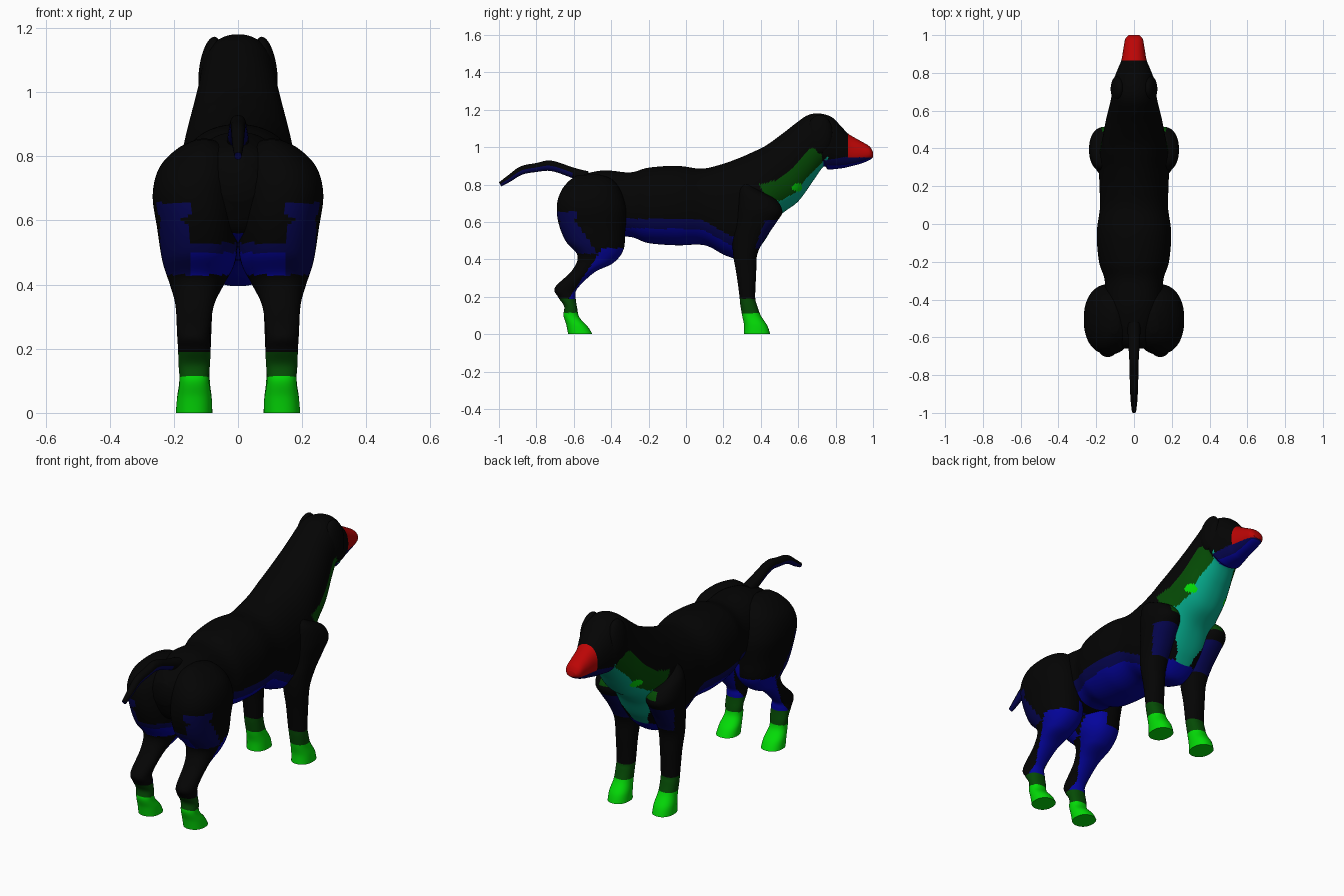
import bpy, bmesh, math
from mathutils import Vector

if "Cube" in bpy.data.objects:
    bpy.data.objects.remove(bpy.data.objects["Cube"])

COLOURS = [("black", (.0012, .0012, .0012)), ("blue", (.0012, .0012, .33)),
           ("dark_blue", (.0015, .0015, .08)), ("dark_green", (.0015, .07, .0015)),
           ("bright_green", (.001, .72, .002)), ("teal", (.0015, .4, .26)),
           ("red", (.5, .0015, .0015))]
BLACK, BLUE, DBLUE, DGREEN, GREEN, TEAL, RED = range(7)
MATS = []
for cname, rgb in COLOURS:
    m = bpy.data.materials.new(cname)
    m.diffuse_color = (*rgb, 1)
    m.use_nodes = True
    m.node_tree.nodes["Principled BSDF"].inputs["Base Color"].default_value = m.diffuse_color
    MATS.append(m)


def spline(rows, steps):
    """Smoothly resample a list of ring rows."""
    out = []
    for i in range(len(rows) - 1):
        p = [rows[max(0, min(len(rows) - 1, i + k))] for k in (-1, 0, 1, 2)]
        for s in range(steps):
            t = s / steps
            out.append([.5 * (2 * b + (c - a) * t + (2 * a - 5 * b + 4 * c - d) * t * t
                              + (3 * b - a - 3 * c + d) * t ** 3) for a, b, c, d in zip(*p)])
    return out + [list(rows[-1])]


def finish(name, bm, rule):
    bmesh.ops.recalc_face_normals(bm, faces=bm.faces)
    bm.normal_update()
    for f in bm.faces:
        c = f.calc_center_median()
        f.material_index = rule(abs(c.x), c.y, c.z, f.normal)
    me = bpy.data.meshes.new(name)
    bm.to_mesh(me)
    bm.free()
    for m in MATS:
        me.materials.append(m)
    ob = bpy.data.objects.new(name, me)
    bpy.context.collection.objects.link(ob)
    bpy.context.view_layer.objects.active = ob
    ob.select_set(True)
    bpy.ops.object.shade_smooth_by_angle(angle=math.radians(50))
    ob.select_set(False)
    return ob


def loft(name, rows, rule, side=1, segs=64, steps=10, power=.9):
    """Rings span two side-profile points (y, z) and two x limits."""
    bm = bmesh.new()
    rings = []
    for ya, za, yb, zb, x0, x1 in spline(rows, steps):
        mid = Vector((side * (x0 + x1) / 2, (ya + yb) / 2, (za + zb) / 2))
        half = Vector((0, (ya - yb) / 2, (za - zb) / 2))
        ring = []
        for k in range(segs):
            a = 2 * math.pi * k / segs
            u, v = [math.copysign(abs(q) ** power, q) for q in (math.cos(a), math.sin(a))]
            ring.append(bm.verts.new(mid + half * v + Vector((u * (x1 - x0) / 2, 0, 0))))
        rings.append(ring)
    for r, q in zip(rings, rings[1:]):
        for k in range(segs):
            j = (k + 1) % segs
            bm.faces.new((r[k], r[j], q[j], q[k]))
    bm.faces.new(rings[0])
    bm.faces.new(rings[-1])
    return finish(name, bm, rule)


def inside(y, z, poly):
    hit = False
    for (y0, z0), (y1, z1) in zip(poly, poly[1:] + poly[:1]):
        if (z0 > z) != (z1 > z) and y < y0 + (z - z0) * (y1 - y0) / (z1 - z0):
            hit = not hit
    return hit


# Green side patch of the neck
NECK = [(.72, 1.0), (.66, .99), (.56, .88), (.5, .83), (.39, .8), (.42, .74),
        (.5, .71), (.59, .76), (.64, .83), (.73, .92)]


def body_rule(x, y, z, n):
    if y > .865 and z > .945:
        return RED
    if y > .735 and z < .93 + (y - .74) * .15:
        return BLUE if n.z < -.75 else DBLUE
    if math.hypot(y - .595, (z - .785) * 1.1) < .026:
        return GREEN
    if inside(y, z, NECK) and n.z < .3:
        return DGREEN
    # Throat, narrowing to a strip on the chest
    if .5 < y < .76 and z < .71 + (y - .5) * .93:
        return TEAL
    if y > .39 and .46 < z < .74 and x < .05 + max(0, z - .5) * .6:
        return TEAL
    if y < -.4 and z < .56:
        return BLUE
    # Belly
    top = .618 - max(0, y + .3) * .02 - max(0, y - .09) * .55
    if -.34 < y < .42 and z < max(top, .47 if y > .27 else 0):
        return DBLUE if z > top - .05 and y < .25 else BLUE
    return BLACK


# Trunk, neck, head and muzzle: top point, bottom point, half width
trunk = [(-.66, .78, -.66, .66, .06), (-.6, .835, -.6, .56, .13),
         (-.45, .875, -.45, .52, .155), (-.3, .865, -.3, .52, .155),
         (-.2, .89, -.2, .487, .185), (-.05, .90, -.05, .475, .197),
         (.08, .885, .1, .475, .18), (.18, .905, .22, .417, .183),
         (.28, .94, .33, .40, .185), (.36, .975, .42, .5, .18),
         (.43, 1.01, .5, .63, .165), (.52, 1.075, .6, .71, .146),
         (.59, 1.13, .68, .82, .127), (.65, 1.17, .735, .895, .117),
         (.71, 1.18, .76, .88, .116), (.78, 1.16, .79, .882, .1),
         (.83, 1.11, .84, .888, .08), (.87, 1.07, .87, .895, .066),
         (.93, 1.035, .93, .91, .056), (.98, 1.005, .98, .93, .046),
         (1.0, .975, 1.0, .945, .028)]
loft("body_and_head", [(a, b, c, d, -w, w) for a, b, c, d, w in trunk], body_rule,
     segs=144, steps=12)


# Tail with a blue underside
tail = [(-.52, .87, -.54, .80, .035), (-.6, .89, -.61, .835, .032),
        (-.72, .928, -.72, .872, .025), (-.8, .915, -.8, .867, .023),
        (-.885, .897, -.875, .853, .021), (-.95, .85, -.94, .815, .017),
        (-1.0, .812, -.988, .79, .011)]
loft("tail", [(a, b, c, d, -w, w) for a, b, c, d, w in tail],
     lambda x, y, z, n: DBLUE if n.z < -.05 and y < -.6 else BLACK, segs=24, steps=5)


def foot(z):
    return GREEN if z < .114 else DGREEN if z < .19 else None


def hind_rule(x, y, z, n):
    if foot(z):
        return foot(z)
    # Front and inside of the thigh down to the hock
    if z < min(.46 if x > .1 else .53, .29 + (y + .56) * 1.5):
        return BLUE
    # Back of the thigh, with a raised patch on the outside
    if .43 < z < .655 and y < -.59 + max(0, .6 - z) * .7:
        if z < .5 and x < .15:
            return BLUE
        if z < .53 or x > .15 + max(0, .02 - abs(z - .6)) * 1.5:
            return DBLUE
    return BLACK


def fore_rule(x, y, z, n):
    if foot(z):
        return foot(z)
    if x < .17 and math.hypot(y - .5, z - .69) < .025:
        return DGREEN
    if .46 < z < .61 and y > .37 + (z - .46) * .35:
        return DBLUE
    return BLACK


# Legs: back point, front point, inner x, outer x
hind = [(-.58, .85, -.47, .855, .08, .13), (-.63, .815, -.4, .83, .03, .19),
        (-.67, .76, -.35, .77, .005, .245), (-.69, .69, -.32, .67, 0, .266),
        (-.683, .6, -.325, .55, 0, .252), (-.645, .5, -.335, .45, .008, .236),
        (-.58, .42, -.39, .38, .045, .212), (-.61, .34, -.49, .33, .075, .195),
        (-.7, .25, -.58, .245, .088, .19), (-.685, .2, -.59, .2, .085, .187),
        (-.652, .15, -.582, .14, .088, .185), (-.655, .1, -.57, .09, .09, .182),
        (-.64, .05, -.525, .04, .082, .19), (-.63, 0, -.5, 0, .08, .194)]
fore = [(.31, .81, .41, .76, .12, .175), (.285, .77, .485, .715, .08, .222),
        (.275, .68, .515, .655, .07, .238), (.265, .58, .485, .6, .07, .225),
        (.25, .5, .43, .52, .065, .21), (.253, .42, .382, .43, .07, .2),
        (.27, .32, .375, .32, .08, .19), (.285, .21, .37, .2, .085, .185),
        (.29, .16, .378, .16, .088, .184), (.3, .1, .4, .1, .088, .183),
        (.31, .05, .435, .045, .082, .19), (.31, 0, .45, 0, .08, .192)]
for side, label in ((1, "right"), (-1, "left")):
    loft("hind_leg_" + label, hind, hind_rule, side)
    loft("front_leg_" + label, fore, fore_rule, side)
    # Small folded ear lying flat against the head, leaning inward at the top
    bm = bmesh.new()
    bmesh.ops.create_uvsphere(bm, u_segments=24, v_segments=16, radius=1)
    for v in bm.verts:
        x, y, z = v.co
        v.co = Vector((x * .036 + side * (.086 - z * .012), y * .07 + .715, z * .105 + 1.068))
    finish("ear_" + label, bm, lambda x, y, z, n: BLACK)
